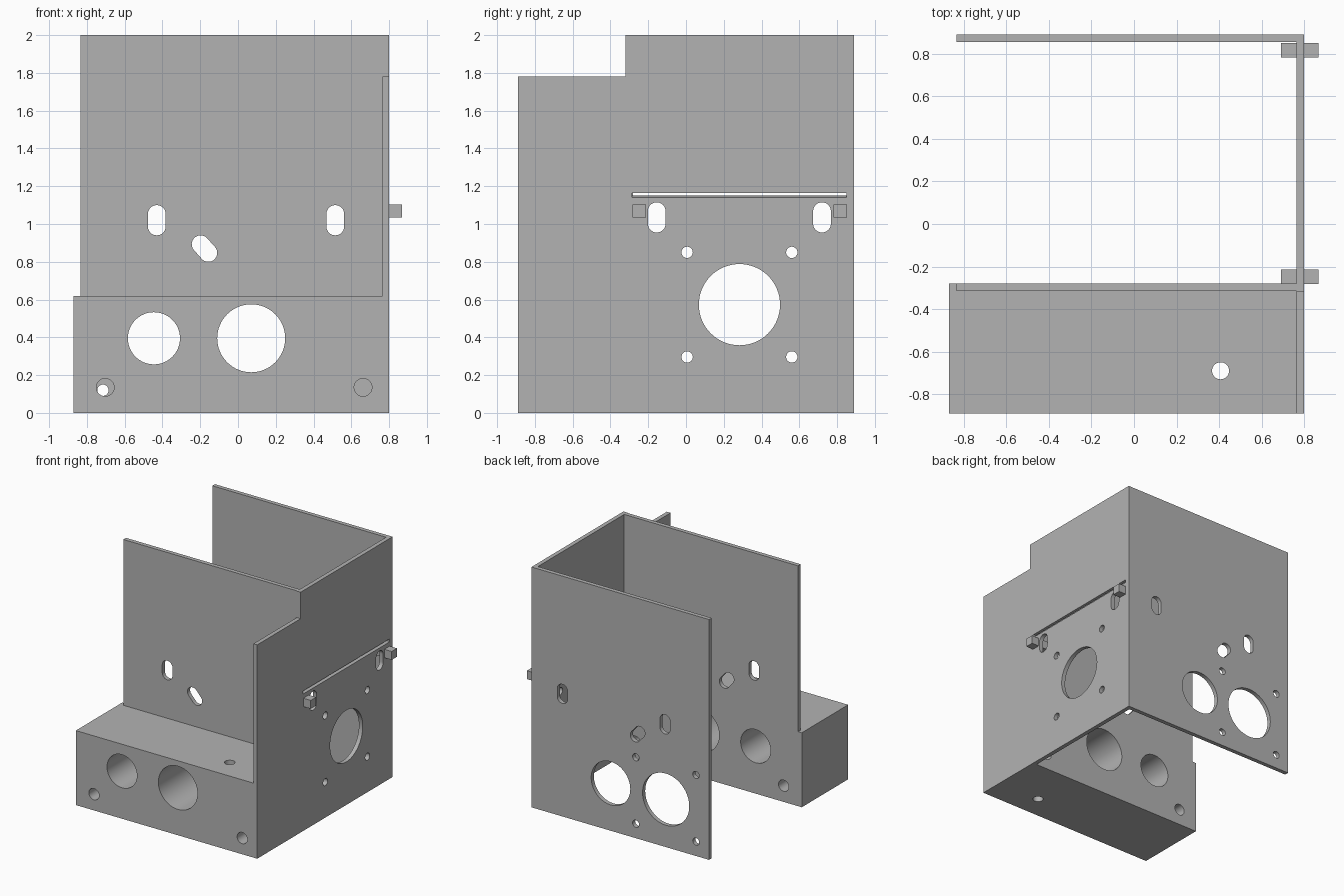
import bpy, bmesh
from math import sin, cos, pi, atan2, radians
from mathutils import Vector

if "Cube" in bpy.data.objects:
    bpy.data.objects.remove(bpy.data.objects["Cube"])

grey = bpy.data.materials.new("plain grey")
grey.use_nodes = True
grey.diffuse_color = (0.45, 0.45, 0.45, 1)
grey.node_tree.nodes["Principled BSDF"].inputs["Base Color"].default_value = (0.45, 0.45, 0.45, 1)

T = 0.035                              # sheet thickness
LEFT, RIGHT, BACK, TOP = -0.835, 0.8, 0.89, 2.0
INNER = RIGHT - T                      # inside face of the side panel
DIVIDER = -0.28                        # rear face of the front panel


def prism(name, outline, axis, lo, hi):
    """Extrude a 2D outline along an axis from lo to hi."""
    place = {"x": lambda u, v, w: (w, u, v),
             "y": lambda u, v, w: (u, w, v),
             "z": lambda u, v, w: (u, v, w)}[axis]
    bm = bmesh.new()
    base = bm.faces.new([bm.verts.new(place(u, v, lo)) for u, v in outline])
    moved = bmesh.ops.extrude_face_region(bm, geom=[base])["geom"]
    bmesh.ops.translate(bm, vec=Vector(place(0, 0, hi - lo)),
                        verts=[g for g in moved if isinstance(g, bmesh.types.BMVert)])
    bmesh.ops.recalc_face_normals(bm, faces=bm.faces[:])
    mesh = bpy.data.meshes.new(name)
    bm.to_mesh(mesh)
    bm.free()
    mesh.materials.append(grey)
    obj = bpy.data.objects.new(name, mesh)
    bpy.context.collection.objects.link(obj)
    return obj


def rect(u0, v0, u1, v1):
    return [(u0, v0), (u1, v0), (u1, v1), (u0, v1)]


def circle(u, v, r, n=48):
    return [(u + r * cos(2 * pi * i / n), v + r * sin(2 * pi * i / n)) for i in range(n)]


def slot(a, b, r=0.047, n=16):
    """Round-ended slot between two centres."""
    ang = atan2(b[1] - a[1], b[0] - a[0])
    pts = []
    for c, start in ((b, ang - pi / 2), (a, ang + pi / 2)):
        pts += [(c[0] + r * cos(start + pi * i / n),
                 c[1] + r * sin(start + pi * i / n)) for i in range(n + 1)]
    return pts


def upright_slot(u, v):
    return slot((u, v - 0.033), (u, v + 0.033))


def motor_mount(u, v, half=0.277):
    """Large bore with four screw holes around it."""
    return [circle(u, v, 0.215, 64)] + [circle(u + i * half, v + j * half, 0.03, 24)
                                        for i in (-1, 1) for j in (-1, 1)]


def cut(obj, cutter):
    mod = obj.modifiers.new("cut", "BOOLEAN")
    mod.operation, mod.solver, mod.object = "DIFFERENCE", "EXACT", cutter
    bpy.ops.object.select_all(action="DESELECT")
    bpy.context.view_layer.objects.active = obj
    obj.select_set(True)
    bpy.ops.object.modifier_apply(modifier=mod.name)
    bpy.data.objects.remove(cutter)


def drill(obj, outlines, axis):
    for outline in outlines:
        cut(obj, prism("cutter", outline, axis, -1.5, 1.5))


# Side panel with stepped top, motor mount, slots and a slanted slit
side = prism("side_panel", [(-0.89, 0), (BACK, 0), (BACK, TOP), (-0.32, TOP),
                            (-0.32, 1.78), (-0.89, 1.78)], "x", INNER, RIGHT)
drill(side, motor_mount(0.283, 0.573) + [upright_slot(y, 1.035) for y in (-0.155, 0.72)], "x")
cut(side, prism("cutter", [(INNER - 0.035, 1.16), (RIGHT + 0.035, 1.13),
                           (RIGHT + 0.035, 1.155), (INNER - 0.035, 1.185)],
                "y", -0.285, 0.85))

# Front and back panels share the adjusting slots
adjusters = [upright_slot(x, 1.02) for x in (-0.43, 0.515)]
adjusters.append(slot((-0.198, 0.893), (-0.157, 0.847)))
front = prism("front_panel", rect(LEFT, 0.62, INNER, TOP), "y", DIVIDER - T, DIVIDER)
drill(front, adjusters, "y")
back = prism("back_panel", rect(LEFT, 0, INNER, TOP), "y", BACK - T, BACK)
drill(back, adjusters + motor_mount(-0.438, 0.397) + [circle(0.07, 0.395, 0.18, 64)], "y")

# Solid front block with bores and screw holes
block = prism("front_block", rect(-0.87, 0, INNER, 0.62), "y", -0.89, DIVIDER)
drill(block, [circle(-0.445, 0.395, 0.138, 64), circle(0.07, 0.395, 0.18, 64),
              circle(-0.703, 0.135, 0.047), circle(0.662, 0.135, 0.047)], "y")
drill(block, [circle(0.407, -0.69, 0.04)], "z")

# Square pegs through the side panel
pegs = [prism(name, rect(y, 1.034, y + 0.07, 1.104), "x", 0.69, 0.868)
        for name, y in (("front_peg", -0.283), ("rear_peg", 0.782))]

# Smooth bores, sharp edges
bpy.ops.object.select_all(action="DESELECT")
for obj in [side, front, back, block] + pegs:
    obj.select_set(True)
bpy.context.view_layer.objects.active = block
bpy.ops.object.shade_smooth_by_angle(angle=radians(30))
